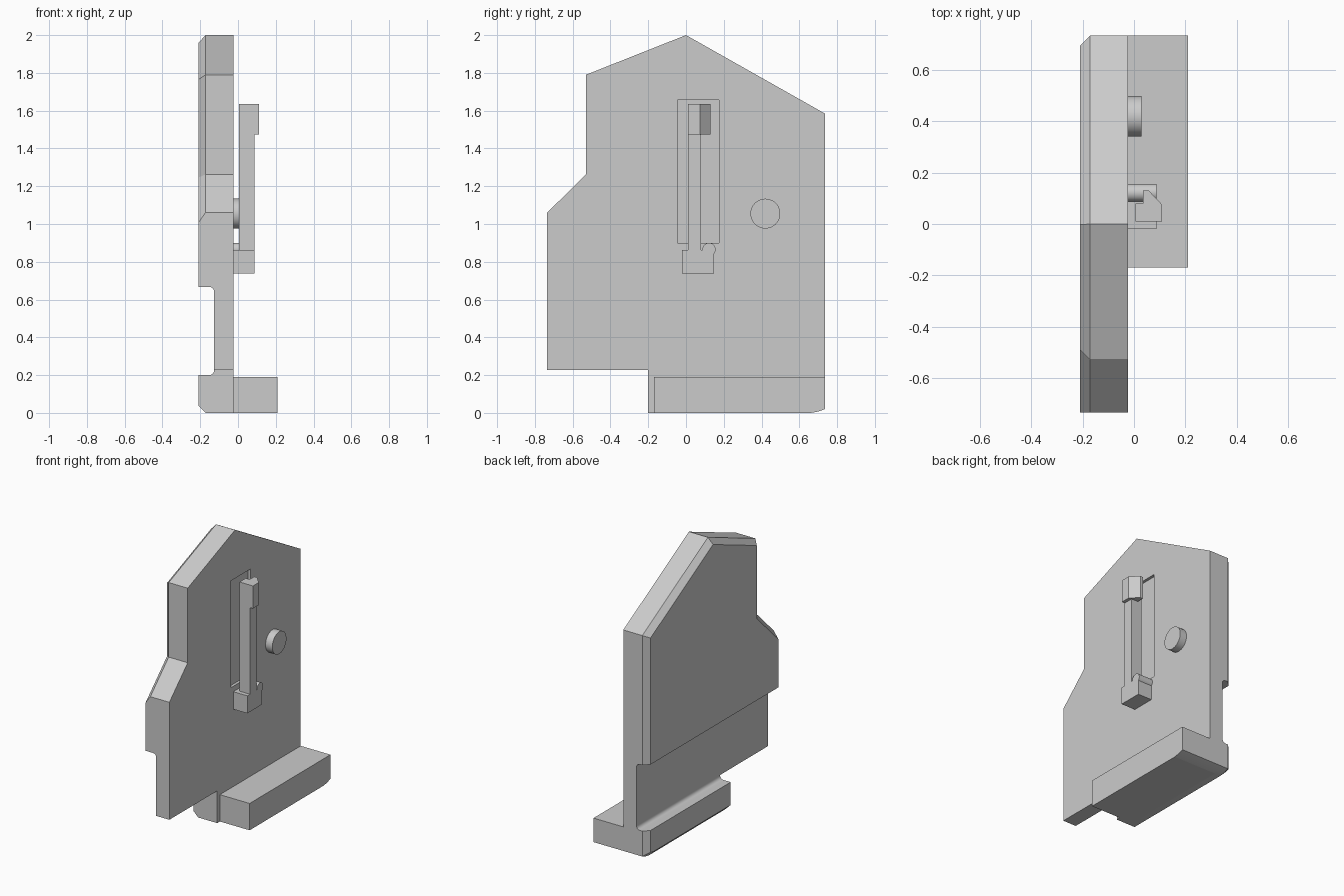
import bpy, bmesh
from math import sin, cos, pi
from mathutils import Vector

cube = bpy.data.objects.get("Cube")
if cube:
    bpy.data.objects.remove(cube, do_unlink=True)

grey = bpy.data.materials.new("plain grey")
grey.use_nodes = True
grey.diffuse_color = (0.6, 0.6, 0.6, 1)
grey.node_tree.nodes["Principled BSDF"].inputs["Base Color"].default_value = grey.diffuse_color


def extrude(points, axis, lo, hi):
    """Extrude a 2D profile along x, given as (y, z), or along z, given as (x, y)."""
    def place(p, t):
        return (t, *p) if axis == "x" else (*p, t)
    bm = bmesh.new()
    near = [bm.verts.new(place(p, lo)) for p in points]
    far = [bm.verts.new(place(p, hi)) for p in points]
    bm.faces.new(near)
    bm.faces.new(far)
    for i in range(len(points)):
        j = (i + 1) % len(points)
        bm.faces.new((near[i], near[j], far[j], far[i]))
    return bm


def finish(name, bm, smooth=False):
    """Turn the bmesh into an object; only narrow faces are smoothed."""
    bmesh.ops.recalc_face_normals(bm, faces=bm.faces)
    mesh = bpy.data.meshes.new(name)
    bm.to_mesh(mesh)
    bm.free()
    mesh.materials.append(grey)
    ob = bpy.data.objects.new(name, mesh)
    bpy.context.collection.objects.link(ob)
    if smooth:
        bpy.ops.object.select_all(action="DESELECT")
        ob.select_set(True)
        bpy.context.view_layer.objects.active = ob
        bpy.ops.object.shade_smooth_by_angle(angle=pi / 6)
        for poly in mesh.polygons:
            poly.use_smooth = poly.area < 0.05


def pick(bm, x, y, z):
    """The face lying in the plane x whose bounds hold the point (y, z)."""
    for f in bm.faces:
        cos_ = [v.co for v in f.verts]
        if all(abs(c.x - x) < 1e-4 for c in cos_) \
                and min(c.y for c in cos_) < y < max(c.y for c in cos_) \
                and min(c.z for c in cos_) < z < max(c.z for c in cos_):
            return f


def split(bm, face, point, normal):
    bmesh.ops.bisect_plane(bm, geom=[face, *face.edges, *face.verts], dist=1e-5,
                           plane_co=point, plane_no=normal)


def step(bm, face, points):
    """Replace a face by walls leading to a moved copy of it."""
    old = list(face.verts)
    new = [bm.verts.new(p) for p in points]
    bm.faces.remove(face)
    for i in range(len(old)):
        j = (i + 1) % len(old)
        bm.faces.new((old[i], old[j], new[j], new[i]))
    return bm.faces.new(new)


def inset(face, x, width, plain):
    """Outline of the face moved to x, with all edges but the plain ones drawn in."""
    pts = [Vector((v.co.y, v.co.z)) for v in face.verts]
    n = len(pts)
    area = sum(pts[i - 1].x * pts[i].y - pts[i].x * pts[i - 1].y for i in range(n))
    lines = []
    for i in range(n):
        a, b = pts[i], pts[(i + 1) % n]
        d = (b - a).normalized()
        normal = Vector((-d.y, d.x)) * (1 if area > 0 else -1)
        lines.append((normal, normal.dot(a) + (0 if plain(a, b) else width)))
    result = []
    for i in range(n):
        (n1, c1), (n2, c2) = lines[i - 1], lines[i]
        det = n1.x * n2.y - n1.y * n2.x
        result.append((x, (c1 * n2.y - c2 * n1.y) / det, (n1.x * c2 - n2.x * c1) / det))
    return result


def raise_pad(bm, point, level, way, front):
    """Thicken part of the plate: fillet beside the groove, then a chamfered rim."""
    face = pick(bm, WEB, *point)
    start, z = level, level
    for k in range(1, 7):
        a = k / 6 * pi / 2
        new_z = start + way * R * sin(a)
        x = WEB - R + R * cos(a)
        face = step(bm, face, [(x, v.co.y, new_z if abs(v.co.z - z) < 1e-4 else v.co.z)
                               for v in face.verts])
        z = new_z
    face = step(bm, face, [(CHAMFER - HIGH, v.co.y, v.co.z) for v in face.verts])

    def plain(a, b):
        on_groove = abs(a.y - z) < 1e-4 and abs(b.y - z) < 1e-4
        on_front = abs(a.x - front) < 1e-4 and abs(b.x - front) < 1e-4
        return on_groove or on_front
    step(bm, face, inset(face, -HIGH, CHAMFER, plain))


def rect(a0, b0, a1, b1):
    return [(a0, b0), (a1, b0), (a1, b1), (a0, b1)]


def circle(cy, cz, r, n):
    return [(cy + r * cos(2 * pi * i / n), cz + r * sin(2 * pi * i / n)) for i in range(n)]


FACE, WEB = -0.023, -0.127      # the two sides of the thin web
HIGH, BACK = 0.21, 0.735        # half width and half depth
R, CHAMFER = 0.025, 0.038
heel = [(0.66, 0), (0.7, 0.007), (BACK, 0.02)]

# Main plate: web with a thick upper pad and a thick foot, leaving a groove between
outline = [(-0.2, 0.228), (-BACK, 0.228), (-BACK, 1.06), (-0.53, 1.262),
           (-0.53, 1.79), (0, 2), (BACK, 1.585)] + heel[::-1] + [(-0.2, 0)]
plate = extrude(outline, "x", WEB, FACE)
low, high = 0.2 + R, 0.667 - R
for level in (low, high):
    split(plate, pick(plate, WEB, 0, 0.5), (0, 0, level), (0, 0, 1))
raise_pad(plate, (0, 1), high, 1, -BACK)
raise_pad(plate, (0, 0.1), low, -1, -0.2)

# Shallow slot behind the lever
for y in (-0.045, 0.175):
    split(plate, pick(plate, FACE, 0.06, 1.2), (0, y, 0), (0, 1, 0))
for z in (0.9, 1.657):
    split(plate, pick(plate, FACE, 0.06, 1.2), (0, 0, z), (0, 0, 1))
slot = pick(plate, FACE, 0.06, 1.2)
step(plate, slot, [(FACE - 0.02, v.co.y, v.co.z) for v in slot.verts])
finish("main_plate", plate, smooth=True)

# Foot rail
rail = [(-0.17, 0)] + heel + [(BACK, 0.19), (-0.17, 0.19)]
finish("foot_rail", extrude(rail, "x", FACE, HIGH), smooth=True)

# Lever: base block, rounded knuckle, bar and angled head
finish("lever_base", extrude(rect(-0.02, 0.738, 0.147, 0.862), "x", FACE, 0.087))
finish("lever_knuckle", extrude(circle(0.122, 0.865, 0.035, 24), "x", FACE, 0.087), smooth=True)
finish("lever_bar", extrude(rect(0.01, 0.862, 0.08, 1.475), "x", 0.005, 0.087))
head = [(0.005, 0.01), (0.11, 0.01), (0.11, 0.075), (0.057, 0.131),
        (0.035, 0.131), (0.035, 0.08), (0.005, 0.08)]
finish("lever_head", extrude(head, "z", 1.475, 1.635))

# Round pin
finish("round_pin", extrude(circle(0.42, 1.055, 0.079, 40), "x", FACE, 0.03), smooth=True)
